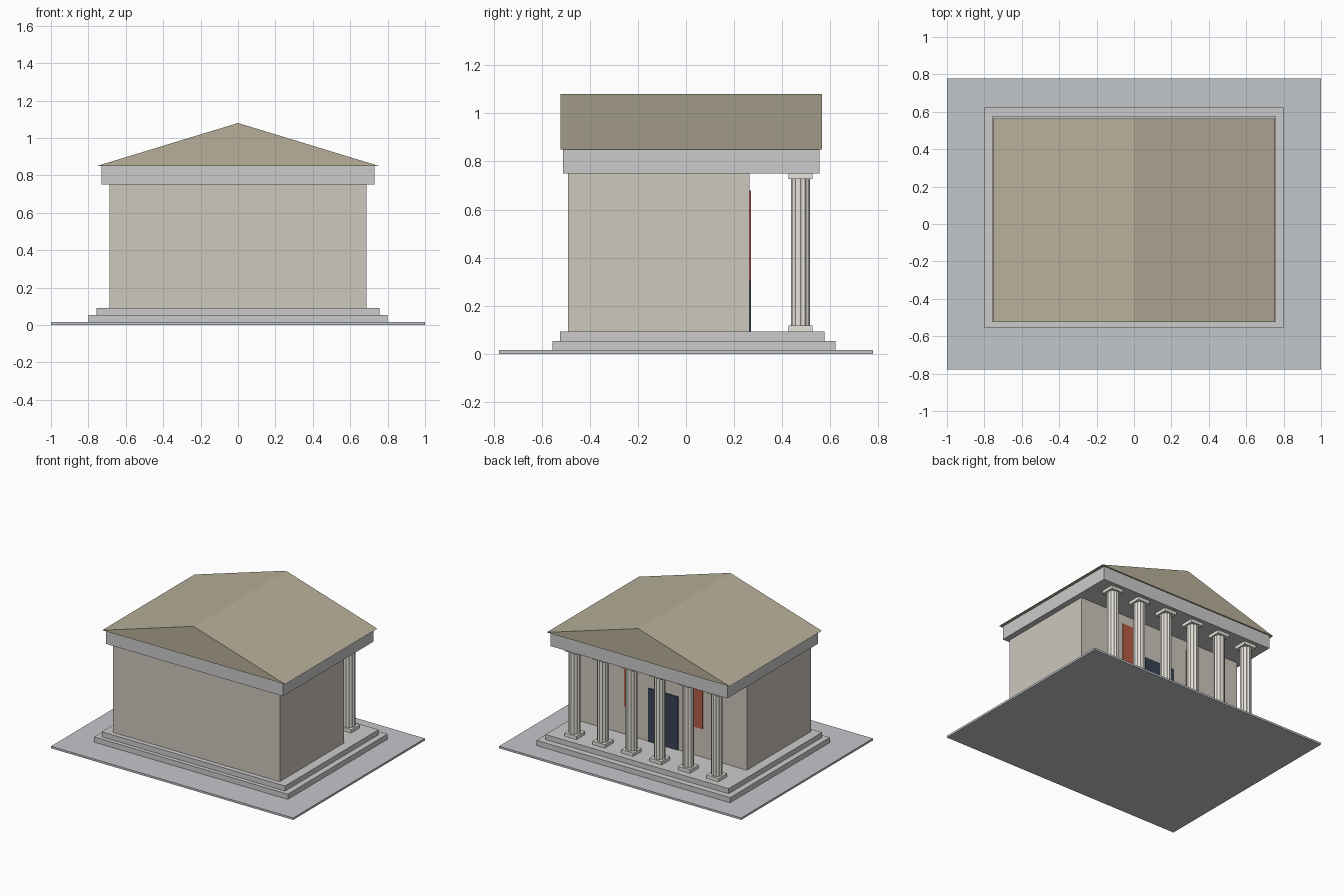
import bpy, bmesh
from math import cos, sin, pi

if "Cube" in bpy.data.objects:
    bpy.data.objects.remove(bpy.data.objects["Cube"])


def material(name, rgb):
    m = bpy.data.materials.new(name)
    m.diffuse_color = (*rgb, 1)
    m.use_nodes = True
    m.node_tree.nodes["Principled BSDF"].inputs["Base Color"].default_value = m.diffuse_color
    return m


stone = material("wall_stone", (0.62, 0.58, 0.51))
cream = material("column_stone", (0.80, 0.78, 0.71))
tile = material("roof_tile", (0.48, 0.43, 0.32))
red = material("banner_red", (0.48, 0.11, 0.06))
dark = material("door_dark", (0.04, 0.055, 0.09))
paving = material("paving", (0.55, 0.57, 0.60))


def prism(name, pts, lo, hi, place, mat=None):
    """Extrude a 2D outline from lo to hi; place maps (u, v, w) to xyz."""
    bm = bmesh.new()
    a = [bm.verts.new(place(u, v, lo)) for u, v in pts]
    b = [bm.verts.new(place(u, v, hi)) for u, v in pts]
    bm.faces.new(a)
    bm.faces.new(b)
    for i in range(len(pts)):
        j = (i + 1) % len(pts)
        bm.faces.new((a[i], a[j], b[j], b[i]))
    bmesh.ops.recalc_face_normals(bm, faces=bm.faces)
    me = bpy.data.meshes.new(name)
    bm.to_mesh(me)
    bm.free()
    ob = bpy.data.objects.new(name, me)
    bpy.context.collection.objects.link(ob)
    if mat:
        me.materials.append(mat)
    return ob


def upright(u, v, w):
    return (u, v, w)


def box(name, x0, x1, y0, y1, z0, z1, mat=None):
    return prism(name, [(x0, y0), (x1, y0), (x1, y1), (x0, y1)], z0, z1, upright, mat)


# stepped base
box("ground_slab", -1, 1, -0.777, 0.777, 0, 0.015, paving)
box("lower_step", -0.80, 0.80, -0.555, 0.622, 0.015, 0.054)
box("upper_step", -0.757, 0.757, -0.525, 0.577, 0.054, 0.092)

# walled hall and beam
box("hall", -0.688, 0.688, -0.49, 0.265, 0.092, 0.75, stone)
box("beam", -0.73, 0.73, -0.512, 0.555, 0.75, 0.85)

# gabled roof
prism("roof", [(-0.755, 0.85), (0.755, 0.85), (0, 1.08)], -0.523, 0.565,
      lambda u, v, w: (u, w, v), tile)

# door and banners on the porch wall
box("door", -0.124, 0.124, 0.26, 0.271, 0.092, 0.49, dark)
for side, x in (("left", -0.28), ("right", 0.28)):
    box(side + "_banner", x - 0.044, x + 0.044, 0.26, 0.271, 0.303, 0.68, red)

# fluted columns with square plinths and capitals
CY, FLUTES = 0.476, 12
for i in range(6):
    cx = -0.587 + i * 0.2348
    ring = []
    for k in range(FLUTES * 2):
        r = 0.040 if k % 2 == 0 else 0.036
        t = k * pi / FLUTES
        ring.append((cx + r * cos(t), CY + r * sin(t)))
    prism(f"column_shaft_{i + 1}", ring, 0.115, 0.728, upright, cream)
    for part, z0, z1 in (("plinth", 0.092, 0.117), ("capital", 0.727, 0.75)):
        box(f"column_{part}_{i + 1}", cx - 0.05, cx + 0.05, CY - 0.05, CY + 0.05, z0, z1, cream)
